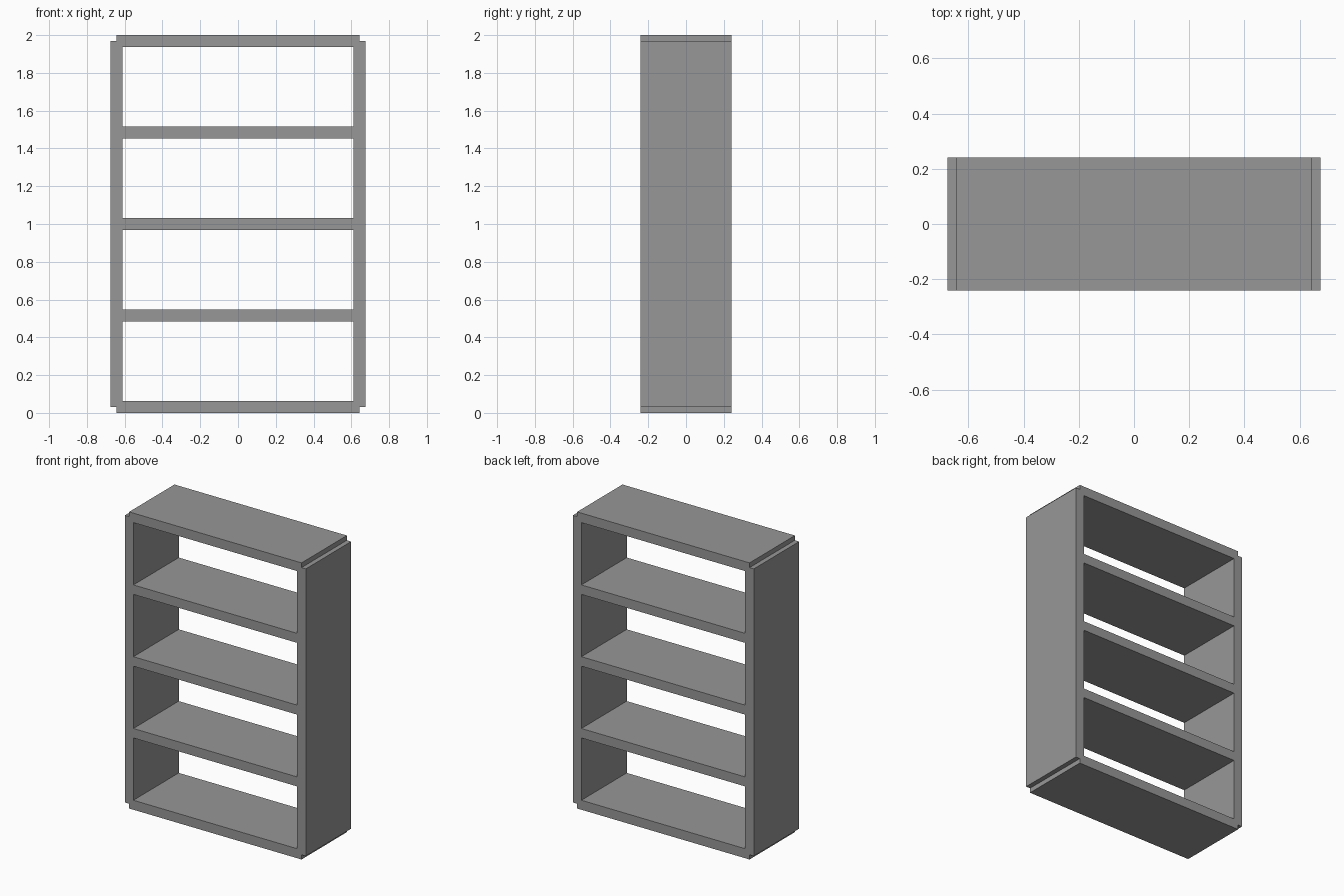
import bpy

cube = bpy.data.objects.get("Cube")
if cube:
    bpy.data.objects.remove(cube, do_unlink=True)

DEPTH = 0.483
THICK = 0.064
HEIGHT = 2.0
SIDE_X = 0.643      # centre plane of each side panel
SHELVES = 5

grey = bpy.data.materials.new("plain grey")
grey.use_nodes = True
colour = (0.31, 0.31, 0.31, 1)
grey.diffuse_color = colour
grey.node_tree.nodes["Principled BSDF"].inputs["Base Color"].default_value = colour


def board(name, centre, size):
    bpy.ops.mesh.primitive_cube_add(size=1, location=centre)
    obj = bpy.context.object
    obj.name = name
    obj.scale = size
    bpy.ops.object.transform_apply(location=False, rotation=False, scale=True)
    obj.data.materials.append(grey)
    return obj


# Side panels, stopping at the middle of the top and bottom boards
for name, sign in (("left_side", 1), ("right_side", -1)):
    board(name, (sign * SIDE_X, 0, HEIGHT / 2), (THICK, DEPTH, HEIGHT - THICK))

# Evenly spaced boards, each reaching the middle of the side panels
step = (HEIGHT - THICK) / (SHELVES - 1)
for i in range(SHELVES):
    name = {0: "bottom_board", SHELVES - 1: "top_board"}.get(i, f"shelf_{i}")
    board(name, (0, 0, THICK / 2 + i * step), (2 * SIDE_X, DEPTH, THICK))
